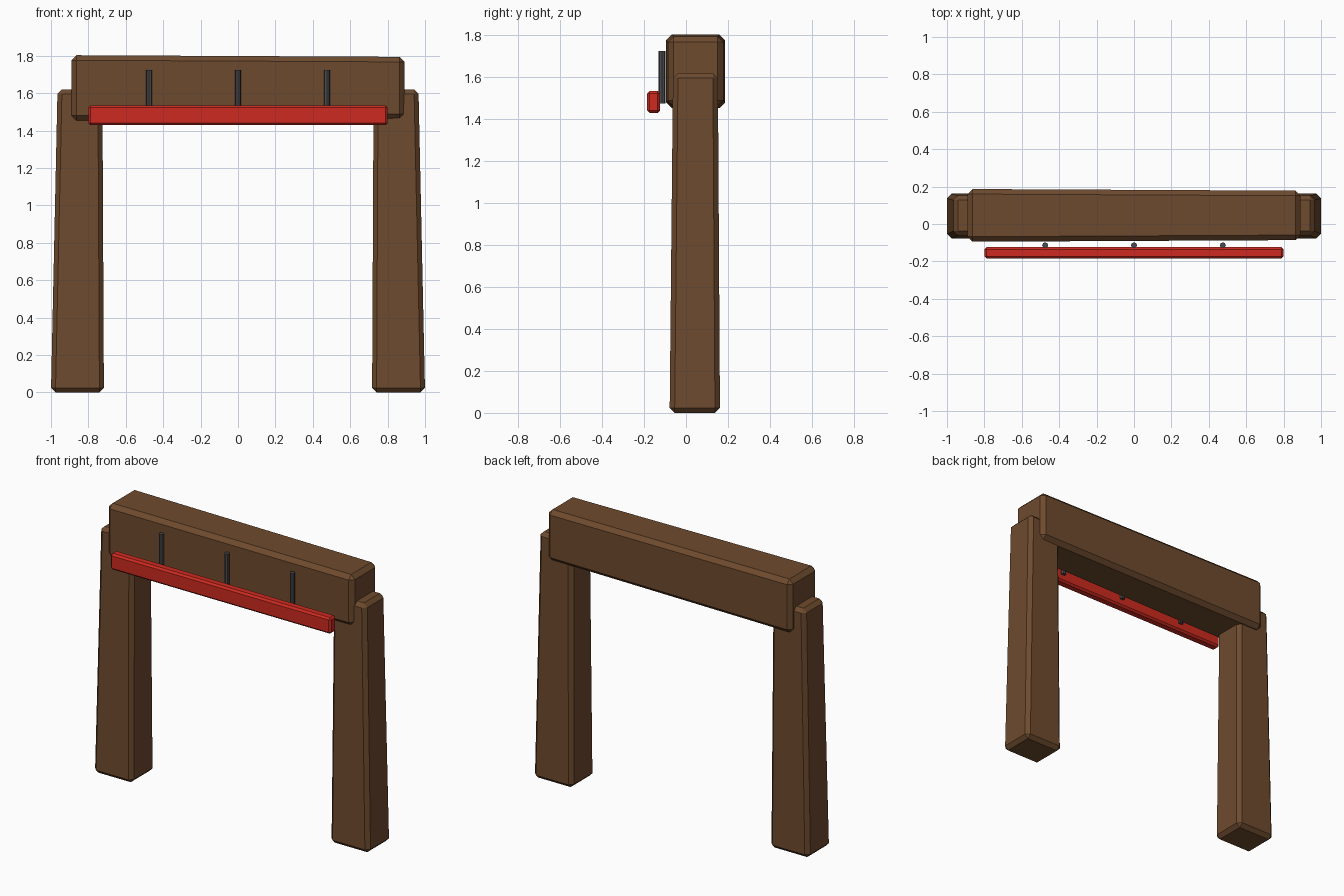
import bpy, bmesh

if "Cube" in bpy.data.objects:
    bpy.data.objects.remove(bpy.data.objects["Cube"])


def material(name, rgb):
    m = bpy.data.materials.new(name)
    m.diffuse_color = (*rgb, 1)
    m.use_nodes = True
    m.node_tree.nodes["Principled BSDF"].inputs["Base Color"].default_value = m.diffuse_color
    return m


wood = material("brown wood", (0.156, 0.069, 0.027))
red = material("red paint", (0.61, 0.023, 0.014))
iron = material("dark iron", (0.07, 0.07, 0.075))


def finish(bm, name, mat):
    bmesh.ops.recalc_face_normals(bm, faces=bm.faces)
    mesh = bpy.data.meshes.new(name)
    bm.to_mesh(mesh)
    bm.free()
    mesh.materials.append(mat)
    obj = bpy.data.objects.new(name, mesh)
    bpy.context.collection.objects.link(obj)
    return obj


def timber(name, place, mat, bevel):
    """Chamfered block; place maps each (+-1, +-1, +-1) corner to its position."""
    bm = bmesh.new()
    bmesh.ops.create_cube(bm, size=2)
    for v in bm.verts:
        v.co = place(*v.co)
    bmesh.ops.recalc_face_normals(bm, faces=bm.faces)
    bmesh.ops.bevel(bm, geom=bm.edges[:], offset=bevel, segments=1,
                    affect='EDGES', profile=0.5)
    return finish(bm, name, mat)


# Posts: outer faces lean inward towards the top
def post_corner(side):
    def place(x, y, z):
        top = z > 0
        px = (0.965 if top else 1.0) if x > 0 else (0.725 if top else 0.717)
        py = (0.152 if top else 0.162) if y > 0 else (-0.062 if top else -0.078)
        return side * px, py, 1.62 if top else 0.0
    return place


for side, label in ((-1, "left"), (1, "right")):
    timber(label + "_post", post_corner(side), wood, 0.024)


# Lintel: slightly slimmer at its right end
def lintel_corner(x, y, z):
    slim = 0.009 if x > 0 else 0.0
    py = 0.187 - slim if y > 0 else -0.095 + slim
    pz = 1.803 - slim if z > 0 else 1.453 + slim
    return 0.89 * x, py, pz


timber("lintel_beam", lintel_corner, wood, 0.027)

# Red rail hung in front of the lintel
timber("red_rail", lambda x, y, z: (0.8 * x, -0.154 + 0.031 * y, 1.482 + 0.053 * z),
       red, 0.012)

# Hanger rods
for i, x in enumerate((-0.475, 0, 0.475)):
    bm = bmesh.new()
    bmesh.ops.create_cone(bm, cap_ends=True, segments=8, radius1=0.016,
                          radius2=0.016, depth=0.25)
    bmesh.ops.translate(bm, verts=bm.verts, vec=(x, -0.114, 1.6))
    finish(bm, f"hanger_rod_{i + 1}", iron)
